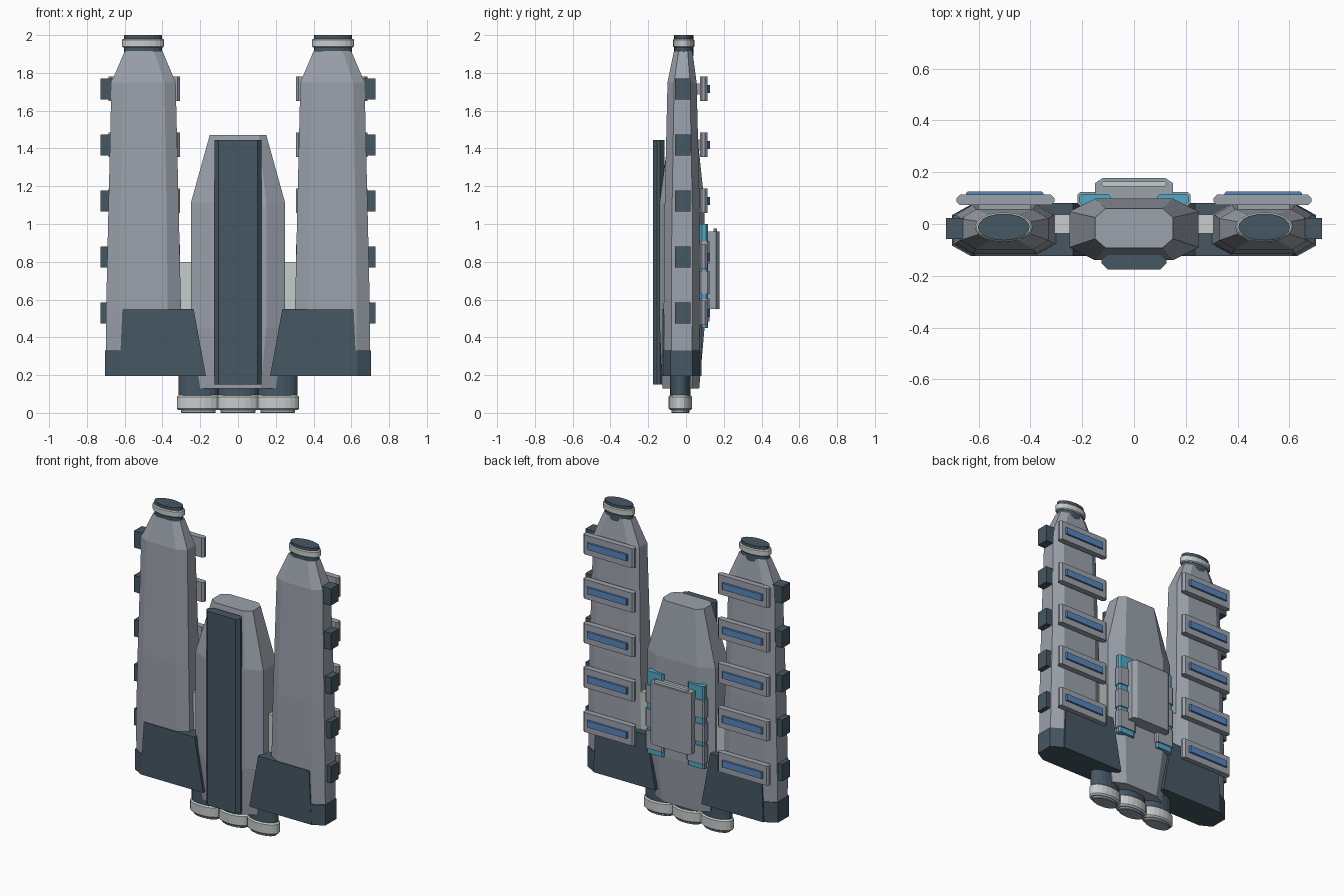
import bpy, bmesh, math

if "Cube" in bpy.data.objects:
    bpy.data.objects.remove(bpy.data.objects["Cube"])


def mat(name, r, g, b):
    m = bpy.data.materials.new(name)
    m.diffuse_color = (r, g, b, 1)
    m.use_nodes = True
    m.node_tree.nodes["Principled BSDF"].inputs["Base Color"].default_value = m.diffuse_color
    return m


GREY = mat("hull grey", 0.33, 0.36, 0.41)
DARK = mat("dark slate", 0.061, 0.095, 0.127)
PALE = mat("pale metal", 0.56, 0.61, 0.60)
CYAN = mat("cyan light", 0.085, 0.40, 0.56)
BLUE = mat("blue panel", 0.10, 0.24, 0.50)


def octagon(x0, x1, y0, y1, cx, cy):
    """Rectangle with chamfered corners."""
    return [(x0 + cx, y0), (x1 - cx, y0), (x1, y0 + cy), (x1, y1 - cy),
            (x1 - cx, y1), (x0 + cx, y1), (x0, y1 - cy), (x0, y0 + cy)]


def ellipse(x, y, rx, ry, n=20):
    return [(x + rx * math.cos(2 * math.pi * i / n),
             y + ry * math.sin(2 * math.pi * i / n)) for i in range(n)]


def loft(name, rings, material, side=1):
    """Closed solid through (z, outline) rings; side=-1 mirrors it in x."""
    bm = bmesh.new()
    loops = [[bm.verts.new((x * side, y, z)) for x, y in pts] for z, pts in rings]
    n = len(loops[0])
    for a, b in zip(loops, loops[1:]):
        for i in range(n):
            j = (i + 1) % n
            bm.faces.new((a[i], a[j], b[j], b[i]))
    bm.faces.new(loops[0])
    bm.faces.new(loops[-1])
    bmesh.ops.recalc_face_normals(bm, faces=bm.faces)
    me = bpy.data.meshes.new(name)
    bm.to_mesh(me)
    bm.free()
    me.materials.append(material)
    ob = bpy.data.objects.new(name, me)
    bpy.context.collection.objects.link(ob)
    return ob


def block(name, x, y, z, material, side=1, c=None):
    """Box given by ranges, with optional chamfer on its upright edges."""
    pts = (octagon(*x, *y, c, c) if c else
           [(x[0], y[0]), (x[1], y[0]), (x[1], y[1]), (x[0], y[1])])
    return loft(name, [(z[0], pts), (z[1], pts)], material, side)


def tube(name, x, y, rx, ry, z0, z1, material, side=1, lip=0.006):
    """Oval collar with slightly bevelled rims."""
    inner, outer = ellipse(x, y, rx - lip, ry - lip), ellipse(x, y, rx, ry)
    return loft(name, [(z0, inner), (z0 + lip, outer), (z1 - lip, outer), (z1, inner)],
                material, side)


# Central hull
loft("central_hull", [
    (0.13, octagon(-0.20, 0.20, -0.125, 0.07, 0.08, 0.04)),
    (0.45, octagon(-0.25, 0.25, -0.14, 0.098, 0.10, 0.05)),
    (1.11, octagon(-0.25, 0.25, -0.14, 0.098, 0.10, 0.05)),
    (1.47, octagon(-0.15, 0.15, -0.092, 0.06, 0.04, 0.035)),
], GREY)

# Long spine slab on the front
block("spine_slab", (-0.125, 0.125), (-0.175, -0.115), (0.15, 1.445), DARK, c=0.022)

# Raised panel on the back with a pale top strip
panel = octagon(-0.15, 0.15, 0.08, 0.178, 0.03, 0.02)
loft("back_panel", [(0.55, panel), (0.96, panel)], GREY)
block("panel_strip", (-0.125, 0.125), (0.145, 0.165), (0.94, 0.975), PALE, c=0.008)

# Three lower engines
for x in (-0.21, 0, 0.21):
    loft("engine_shaft", [(0.08, ellipse(x, -0.03, 0.105, 0.055)),
                          (0.30, ellipse(x, -0.03, 0.105, 0.055))], DARK)
    tube("engine_ring", x, -0.03, 0.114, 0.063, 0.014, 0.095, PALE, lip=0.01)
    tube("engine_disc", x, -0.03, 0.092, 0.048, 0.0, 0.02, GREY, lip=0.003)

for s in (1, -1):
    # Side pod
    loft("side_pod", [
        (0.21, octagon(0.302, 0.698, -0.115, 0.068, 0.07, 0.04)),
        (0.55, octagon(0.302, 0.698, -0.118, 0.075, 0.07, 0.04)),
        (1.00, octagon(0.312, 0.688, -0.115, 0.075, 0.065, 0.04)),
        (1.75, octagon(0.33, 0.67, -0.098, 0.056, 0.06, 0.035)),
        (1.915, octagon(0.40, 0.60, -0.064, 0.034, 0.045, 0.025)),
    ], GREY, s)

    # Pod nose collar
    loft("nose_core", [(1.89, ellipse(0.503, -0.012, 0.10, 0.051)),
                       (2.0, ellipse(0.503, -0.012, 0.10, 0.051))], DARK, s)
    tube("nose_ring", 0.503, -0.012, 0.112, 0.057, 1.935, 1.98, PALE, s)

    # Dark pod boot and the swept root joining it to the hull
    boot = octagon(0.30, 0.704, -0.123, 0.074, 0.072, 0.04)
    loft("pod_boot", [(0.195, boot), (0.33, boot)], DARK, s)
    root = [(z, [(a, -0.124), (b, -0.124), (b, 0.081), (a, 0.081)])
            for z, a, b in ((0.195, 0.17, 0.628), (0.55, 0.235, 0.612))]
    loft("swept_root", root, DARK, s)

    # Pale strut between hull and pod
    block("pod_strut", (0.22, 0.33), (-0.037, 0.037), (0.45, 0.80), PALE, s)

    # Repeating radiators on the back and boxes on the outside
    for i in range(5):
        z = 1.715 - 0.2965 * i
        block("radiator_plate", (0.308, 0.685), (0.074, 0.113), (z - 0.065, z + 0.065),
              GREY, s, 0.012)
        block("radiator_window", (0.35, 0.648), (0.10, 0.126), (z - 0.022, z + 0.022),
              BLUE, s, 0.006)
        block("outer_box", (0.63, 0.727), (-0.058, 0.024), (z - 0.056, z + 0.056), DARK, s)
        block("outer_link", (0.40, 0.60), (0.04, 0.08), (z - 0.03, z + 0.03), GREY, s)

    # Cyan light strip behind grey covers
    block("light_strip", (0.09, 0.212), (0.075, 0.116), (0.45, 1.0), CYAN, s, 0.01)
    for z in (0.85, 0.69, 0.545):
        block("strip_cover", (0.085, 0.218), (0.07, 0.124), (z - 0.06, z + 0.06),
              GREY, s, 0.01)
